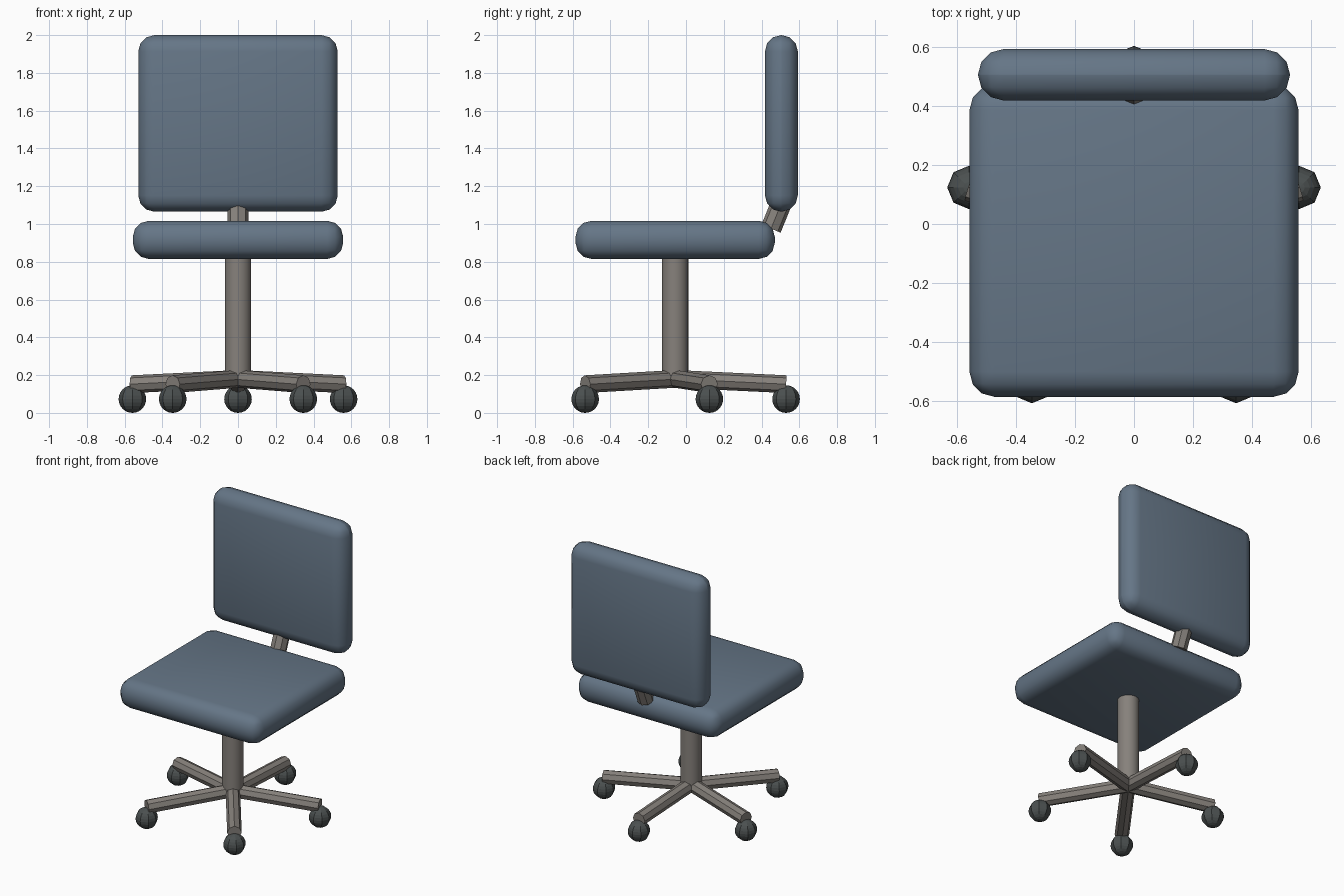
import bpy
from math import cos, sin, radians, pi
from mathutils import Vector

if "Cube" in bpy.data.objects:
    bpy.data.objects.remove(bpy.data.objects["Cube"])


def material(name, rgb):
    m = bpy.data.materials.new(name)
    m.diffuse_color = (*rgb, 1)
    m.use_nodes = True
    m.node_tree.nodes["Principled BSDF"].inputs["Base Color"].default_value = m.diffuse_color
    return m


FABRIC = material("fabric", (0.13, 0.18, 0.24))
METAL = material("metal", (0.24, 0.22, 0.20))
RUBBER = material("rubber", (0.07, 0.08, 0.08))


def finish(name, mat, angle=None):
    ob = bpy.context.object
    ob.name = name
    ob.data.materials.append(mat)
    if angle:
        bpy.ops.object.shade_smooth_by_angle(angle=radians(angle))
    return ob


def cushion(name, lo, hi, bevel):
    lo, hi = Vector(lo), Vector(hi)
    bpy.ops.mesh.primitive_cube_add(size=1, location=(lo + hi) / 2)
    ob = bpy.context.object
    ob.scale = hi - lo
    bpy.ops.object.transform_apply(location=False, rotation=False, scale=True)
    mod = ob.modifiers.new("rounding", 'BEVEL')
    mod.width, mod.segments = bevel, 3
    bpy.ops.object.modifier_apply(modifier=mod.name)
    return finish(name, FABRIC, 40)


def tube(name, a, b, radius, sides, angle=None):
    a, b = Vector(a), Vector(b)
    d = b - a
    bpy.ops.mesh.primitive_cylinder_add(vertices=sides, radius=radius, depth=d.length,
                                        location=(a + b) / 2)
    bpy.context.object.rotation_euler = d.to_track_quat('Z', 'Y').to_euler()
    return finish(name, METAL, angle)


# Seat and backrest cushions
cushion("seat", (-0.557, -0.585, 0.815), (0.557, 0.47, 1.017), 0.085)
cushion("backrest", (-0.528, 0.418, 1.065), (0.528, 0.592, 2.0), 0.086)

# Backrest bracket and centre column
HUB_Y = -0.058
tube("backrest_bracket", (0, 0.45, 0.975), (0, 0.505, 1.11), 0.055, 8)
tube("column", (0, HUB_Y, 0.18), (0, HUB_Y, 0.84), 0.07, 16, 40)

# Five-spoke base with ball casters, one spoke pointing backwards
for i in range(5):
    t = pi / 2 + i * 2 * pi / 5
    x, y = 0.588 * cos(t), HUB_Y + 0.588 * sin(t)
    tube(f"base_leg_{i + 1}", (0, HUB_Y, 0.18), (x, y, 0.152), 0.047, 8)
    bpy.ops.mesh.primitive_uv_sphere_add(segments=8, ring_count=12, radius=0.073,
                                         location=(x, y, 0.073))
    finish(f"caster_{i + 1}", RUBBER)
